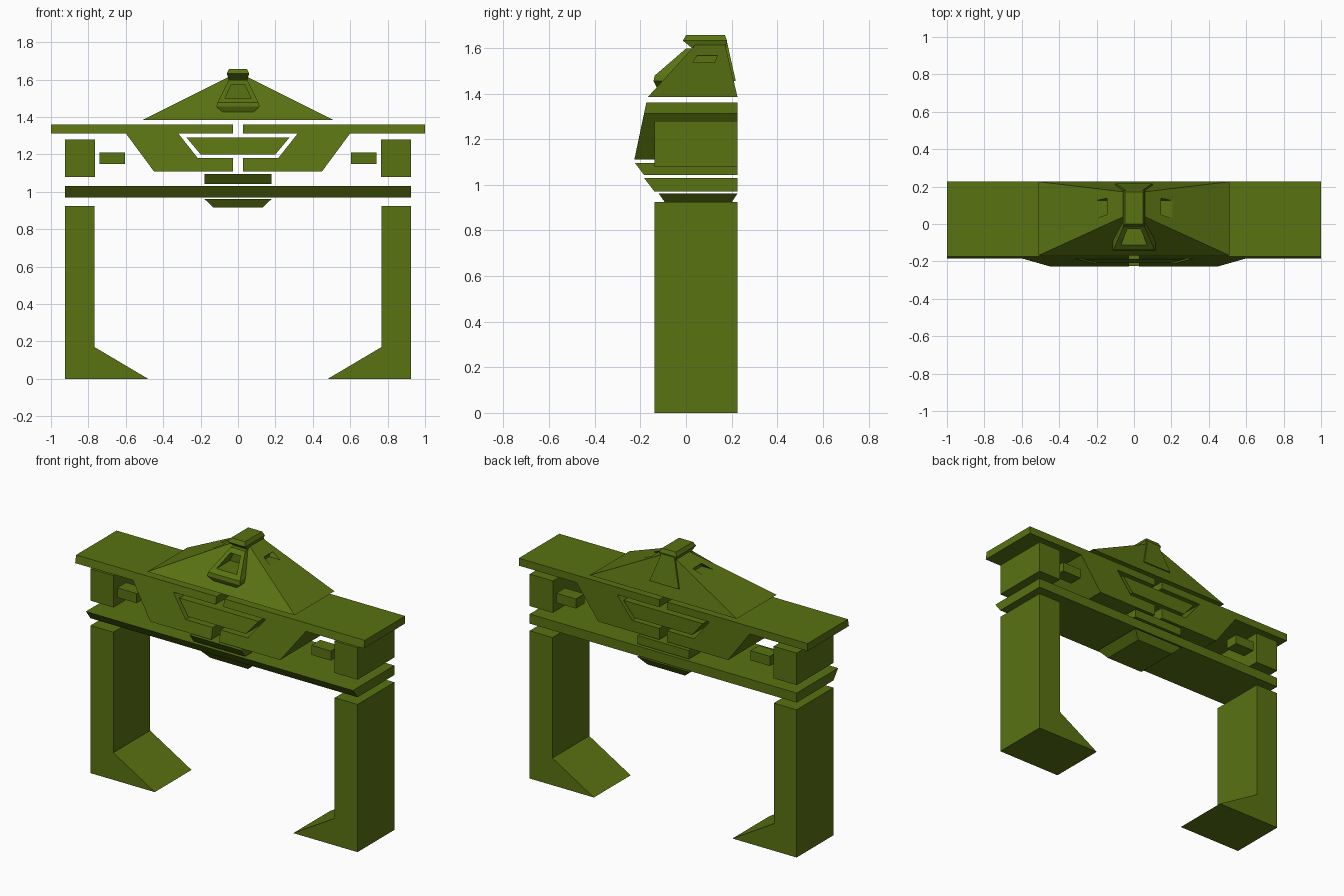
import bpy, bmesh

if "Cube" in bpy.data.objects:
    bpy.data.objects.remove(bpy.data.objects["Cube"])

mat = bpy.data.materials.new("olive")
mat.diffuse_color = (0.1, 0.17, 0.006, 1)
mat.use_nodes = True
mat.node_tree.nodes["Principled BSDF"].inputs["Base Color"].default_value = mat.diffuse_color
BACK = 0.226


def make(name, rings):
    """Closed solid lofted through rings of equal point count."""
    bm = bmesh.new()
    vr = [[bm.verts.new(p) for p in r] for r in rings]
    n = len(vr[0])
    bm.faces.new(vr[0])
    bm.faces.new(vr[-1])
    for a, b in zip(vr, vr[1:]):
        for i in range(n):
            bm.faces.new((a[i], a[(i + 1) % n], b[(i + 1) % n], b[i]))
    bmesh.ops.recalc_face_normals(bm, faces=bm.faces)
    me = bpy.data.meshes.new(name)
    bm.to_mesh(me)
    bm.free()
    me.materials.append(mat)
    ob = bpy.data.objects.new(name, me)
    bpy.context.collection.objects.link(ob)
    return ob


def stack(name, levels):
    """Rectangular sections: (z, half width, front y, back y)."""
    return make(name, [[(-w, f, z), (w, f, z), (w, b, z), (-w, b, z)]
                       for z, w, f, b in levels])


def prism(name, prof, front, back=BACK, s=1):
    """XZ profile run from front(z) to back; s = -1 mirrors it."""
    return make(name, [[(s * x, front(z), z) for x, z in prof],
                       [(s * x, back, z) for x, z in prof]])


def rect(x0, x1, z0, z1):
    return [(x0, z0), (x1, z0), (x1, z1), (x0, z1)]


def cut(ob, cutter):
    m = ob.modifiers.new("cut", 'BOOLEAN')
    m.operation = 'DIFFERENCE'
    m.solver = 'EXACT'
    m.object = cutter
    cutter.hide_render = True
    cutter.hide_viewport = True


flat = lambda z: -0.138
slant = lambda z: -0.174 - (1.36 - z) * 0.21

# Mirrored parts
for s, side in ((-1, "left"), (1, "right")):
    prism(side + "_leg", [(0.925, 0), (0.925, 0.925), (0.767, 0.925),
                          (0.767, 0.17), (0.48, 0)], flat, s=s)
    prism(side + "_end_block", rect(0.765, 0.925, 1.08, 1.28), flat, s=s)
    prism(side + "_front_stub", rect(0.605, 0.74, 1.15, 1.21), flat, -0.05, s)
    prism(side + "_back_stub", rect(0.605, 0.74, 1.15, 1.21), lambda z: 0.14, s=s)
    # upper slab joined to half of the hanging panel
    prism(side + "_lintel_half", [
        (0.027, 1.36), (1, 1.36), (1, 1.313), (0.6, 1.313), (0.45, 1.11),
        (0.027, 1.11), (0.027, 1.18), (0.215, 1.18), (0.32, 1.313),
        (0.027, 1.313)], slant, s=s)

# Centre plaque inside the panel gap
prism("centre_plaque", [(-0.275, 1.29), (-0.2, 1.2), (0.2, 1.2), (0.275, 1.29)], slant)

# Crossbeam, keystone blocks
stack("crossbeam", [(0.97, 0.925, -0.138, BACK), (1.03, 0.925, -0.184, BACK)])
stack("upper_keystone", [(1.043, 0.178, -0.184, BACK), (1.096, 0.178, -0.224, BACK)])
stack("lower_keystone", [(0.915, 0.13, -0.087, 0.195), (0.962, 0.18, -0.12, BACK)])

# Roof pyramid, with front dormer, back plate and cap
roof = stack("roof", [(1.384, 0.51, -0.168, BACK), (1.612, 0.055, 0.04, 0.172)])
dormer = stack("front_dormer", [(1.425, 0.08, -0.128, 0.1), (1.455, 0.115, -0.142, 0.1),
                                (1.478, 0.11, -0.138, 0.1), (1.597, 0.05, 0.0, 0.1)])
stack("back_plate", [(1.455, 0.1, 0.1, 0.217), (1.46, 0.1, 0.1, 0.217),
                     (1.625, 0.045, 0.1, 0.18)])
stack("roof_cap", [(1.6, 0.05, 0.025, 0.172), (1.632, 0.06, -0.014, 0.18),
                   (1.656, 0.048, 0.0, 0.17)])

# Recesses: front niche and a small window on each slope
niche = prism("niche_cutter", [(-0.07, 1.5), (0.07, 1.5), (0.035, 1.575), (-0.035, 1.575)],
              lambda z: -0.3, 0.02)
cut(dormer, niche)
cut(roof, niche)
for s, side in ((-1, "left"), (1, "right")):
    win = [(0.03, 1.537), (0.125, 1.537), (0.138, 1.567), (0.05, 1.567)]
    cut(roof, make(side + "_window_cutter",
                   [[(s * x, y, z) for y, z in win] for x in (0.13, 0.4)]))
